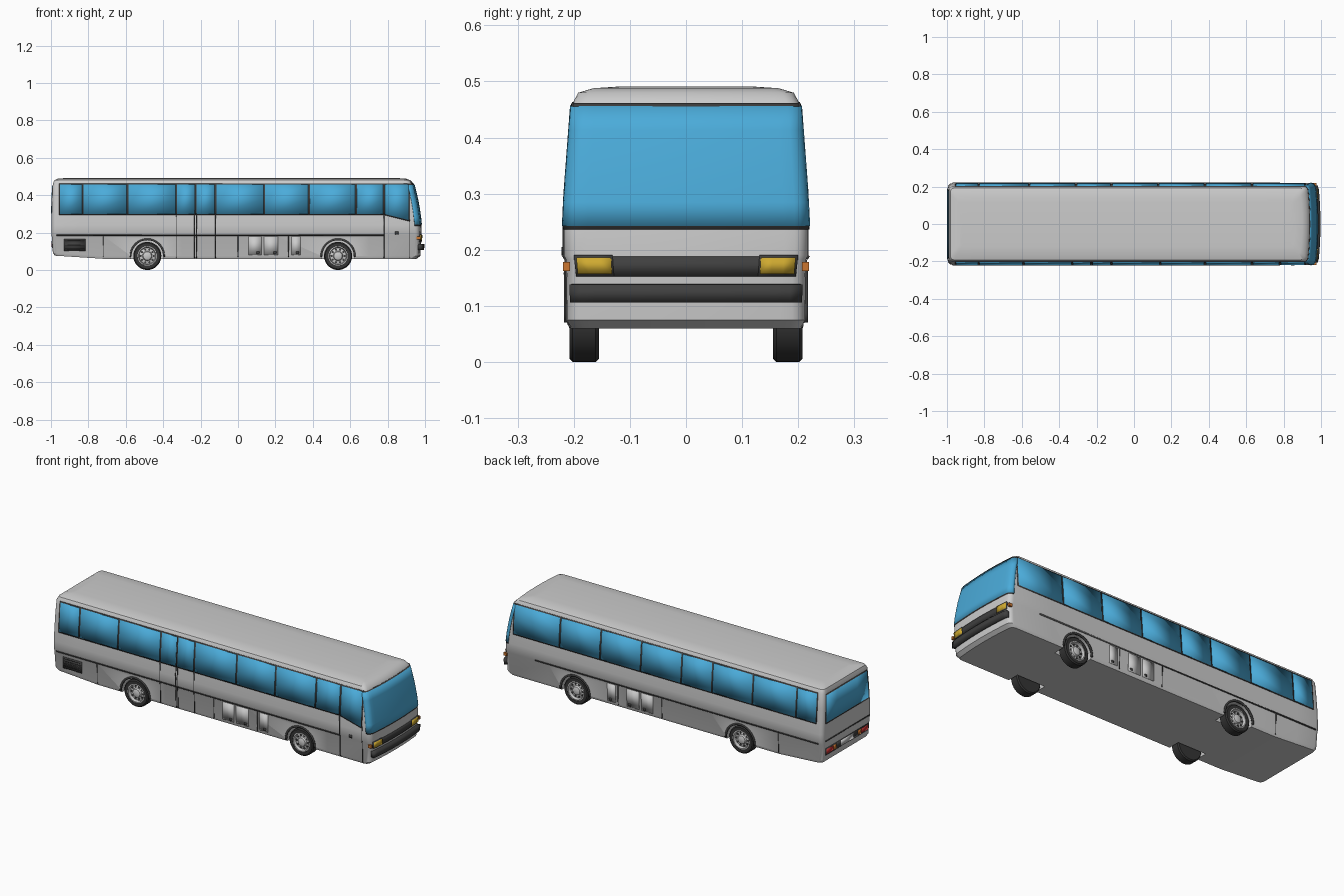
import bpy, bmesh, math
from mathutils import Vector

if "Cube" in bpy.data.objects:
    bpy.data.objects.remove(bpy.data.objects["Cube"])

def material(name, rgb):
    m = bpy.data.materials.new(name)
    m.diffuse_color = (*rgb, 1)
    m.use_nodes = True
    m.node_tree.nodes["Principled BSDF"].inputs["Base Color"].default_value = m.diffuse_color
    return m

GLASS = material("glass_blue", (0.07, 0.41, 0.70))
DARK = material("dark_trim", (0.05, 0.05, 0.05))
RUBBER = material("rubber", (0.035, 0.035, 0.035))
YELLOW = material("lamp_yellow", (0.62, 0.40, 0.03))
ORANGE = material("lamp_orange", (0.6, 0.18, 0.03))
RED = material("lamp_red", (0.5, 0.03, 0.03))

# Hull levels: height, rear x, front x, half width
LEVELS = [(0.060, -0.980, 0.955, 0.205), (0.075, -0.990, 0.975, 0.212),
          (0.183, -0.996, 0.982, 0.214), (0.190, -0.996, 0.982, 0.218),
          (0.240, -0.996, 0.980, 0.218), (0.300, -0.996, 0.974, 0.215),
          (0.380, -0.994, 0.960, 0.209), (0.460, -0.990, 0.940, 0.203),
          (0.480, -0.982, 0.922, 0.192), (0.488, -0.965, 0.900, 0.165),
          (0.491, -0.930, 0.860, 0.120)]
K = 0.11  # corner radius as a share of half width

def level(z):
    for a, b in zip(LEVELS, LEVELS[1:]):
        if z <= b[0]:
            f = (z - a[0]) / (b[0] - a[0])
            return [p + (q - p) * f for p, q in zip(a[1:], b[1:])]
    return LEVELS[-1][1:]

def corner(t, w):
    d = max(0, abs(t) - (1 - K)) * w
    r = K * w
    return r - math.sqrt(max(0, r * r - d * d))

def front(t, z):
    xr, xf, w = level(z)
    return Vector((xf - 0.012 * t * t - corner(t, w), t * w, z))

def rear(t, z):
    xr, xf, w = level(z)
    return Vector((xr + corner(t, w), t * w, z))

def make(name, verts, faces, mat=None):
    bm = bmesh.new()
    vs = [bm.verts.new(v) for v in verts]
    for f in faces:
        bm.faces.new([vs[i] for i in f])
    bmesh.ops.recalc_face_normals(bm, faces=bm.faces)
    me = bpy.data.meshes.new(name)
    bm.to_mesh(me)
    bm.free()
    ob = bpy.data.objects.new(name, me)
    bpy.context.collection.objects.link(ob)
    if mat:
        me.materials.append(mat)
    return ob

def span(a, b, n):
    return [a + (b - a) * i / n for i in range(n + 1)]

def panel(name, fn, us, vs, thick, mat=None):
    """Thin plate that follows the hull surface."""
    n = len(vs)
    verts = [fn(u, v) for u in us for v in vs]
    faces = [(i * n + j, (i + 1) * n + j, (i + 1) * n + j + 1, i * n + j + 1)
             for i in range(len(us) - 1) for j in range(n - 1)]
    ob = make(name, verts, faces, mat)
    mod = ob.modifiers.new("thickness", 'SOLIDIFY')
    mod.thickness, mod.offset = thick, 0
    return ob

def side_panel(name, s, x0, x1, z0, z1, thick, mat=None):
    zs = sorted({z0, z1} | {l[0] for l in LEVELS if z0 < l[0] < z1})
    return panel(name, lambda x, z: Vector((x, s * level(z)[2], z)), [x0, x1], zs, thick, mat)

# Hull: rounded plan outlines stacked by height
T = [0, 0.3, 0.6, 0.8] + [1 - K * (1 - math.sin(math.radians(a))) for a in (0, 22.5, 45, 67.5, 90)]
verts = []
for z, xr, xf, w in LEVELS:
    half = [front(t, z) for t in T] + [Vector((x, w, z)) for x in (0.7, 0.2, -0.3, -0.72, -0.85)]
    half += [rear(t, z) for t in reversed(T)]
    if z < 0.08:  # underside rises towards the tail
        for p in half:
            p.z += 0.018 * max(0, -0.72 - p.x) / 0.28
    verts += half + [Vector((p.x, -p.y, p.z)) for p in half[-2:0:-1]]
N, H = 2 * len(half) - 2, len(half)
faces = [(l * N + i, l * N + (i + 1) % N, (l + 1) * N + (i + 1) % N, (l + 1) * N + i)
         for l in range(len(LEVELS) - 1) for i in range(N)]
for base in (0, (len(LEVELS) - 1) * N):
    for i in range(H - 1):
        faces.append([base + k for k in dict.fromkeys((i, i + 1, (N - i - 1) % N, (N - i) % N))])
body = make("bus_body", verts, faces)

def lathe(name, prof, x, s, mat=None, seg=36):
    """Spin (radius, y) points about a wheel axle."""
    vs = [(x + max(r, 1e-4) * math.cos(a), s * y, 0.08 * 0.94 + r * math.sin(a))
          for r, y in prof for a in [2 * math.pi * k / seg for k in range(seg)]]
    fs = [(i * seg + k, i * seg + (k + 1) % seg, (i + 1) * seg + (k + 1) % seg, (i + 1) * seg + k)
          for i in range(len(prof) - 1) for k in range(seg)]
    fs += [tuple(range(seg)), tuple(range((len(prof) - 1) * seg, len(prof) * seg))]
    return make(name, vs, fs, mat)

# Wheels, wheel arches and arch lips
AXLES = (-0.485, 0.535)
for x in AXLES:
    for s in (-1, 1):
        cut = lathe("arch_cutter", [(0.088, 0.14), (0.088, 0.26)], x, s)
        mod = body.modifiers.new("arch", 'BOOLEAN')
        mod.object, mod.operation, mod.solver = cut, 'DIFFERENCE', 'EXACT'
        bpy.context.view_layer.objects.active = body
        bpy.ops.object.modifier_apply(modifier=mod.name)
        bpy.data.objects.remove(cut)
        lathe("tyre", [(0.03, 0.155), (0.069, 0.155), (0.075, 0.161), (0.075, 0.202),
                       (0.069, 0.208), (0.052, 0.208), (0.05, 0.185)], x, s, RUBBER)
        lathe("wheel_rim", [(0.05, 0.17), (0.053, 0.207), (0.047, 0.208), (0.043, 0.192),
                            (0.026, 0.196), (0.022, 0.205), (0.012, 0.209)], x, s)
        for k in range(10):
            a = k * math.pi / 5
            bpy.ops.mesh.primitive_cylinder_add(
                vertices=8, radius=0.006, depth=0.006, rotation=(math.pi / 2, 0, 0),
                location=(x + 0.035 * math.cos(a), s * 0.194, 0.0752 + 0.035 * math.sin(a)))
            bpy.context.object.name = "rim_hole"
            bpy.context.object.data.materials.append(DARK)
        panel("arch_lip", lambda a, r: Vector((x + r * math.cos(a), s * 0.2135, 0.0752 + r * math.sin(a))),
              span(-0.05, math.pi + 0.05, 18), [0.084, 0.094], 0.007, DARK)

# Side windows: dark surround with separate panes
def sill(x, s):
    return 0.30 - (0.25 * max(0, x - 0.78) if s < 0 else 0)

def window(name, s, x0, x1, grow, thick, mat):
    def fn(x, v):
        lo = sill(x, s) - grow
        z = lo + (0.457 + grow - lo) * v
        return Vector((x, s * level(z)[2], z))
    xs = [x0] + ([0.78] if x0 < 0.78 < x1 else []) + [x1]
    panel(name, fn, xs, [0, 0.5, 1], thick, mat)

POSTS = {-1: (-0.83, -0.59, -0.33, -0.228, -0.12, 0.14, 0.38, 0.63, 0.78),
         1: (-0.83, -0.56, -0.31, -0.12, 0.13, 0.38, 0.63)}
for s in (-1, 1):
    window("window_surround", s, -0.958, 0.918, 0.006, 0.004, DARK)
    edges = (-0.957,) + POSTS[s] + (0.917,)
    for a, b in zip(edges, edges[1:]):
        window("side_window", s, a + 0.005, b - 0.005, 0, 0.007, GLASS)
    # Waist trim and luggage hatches
    side_panel("waist_trim", s, -0.97, 0.78, 0.184, 0.190, 0.006, DARK)
    for a, b in ((0.055, 0.125), (0.14, 0.215), (0.285, 0.335)):
        side_panel("luggage_hatch", s, a, b, 0.08, 0.178, 0.006)
        side_panel("hatch_latch", s, b - 0.025, b - 0.01, 0.085, 0.098, 0.009, DARK)
    for x in (-0.72, 0.0, 0.27):
        side_panel("skirt_seam", s, x - 0.002, x + 0.002, 0.07, 0.183, 0.003, DARK)
    # Indicator at the front corner
    bpy.ops.mesh.primitive_cube_add(size=1, location=(0.965, s * 0.213, 0.17))
    bpy.context.object.scale = (0.02, 0.012, 0.016)
    bpy.context.object.name = "corner_indicator"
    bpy.context.object.data.materials.append(ORANGE)

# Doors and engine vent on the kerb side
for x, top in ((-0.33, 0.30), (-0.232, 0.458), (-0.222, 0.458), (-0.12, 0.30), (0.78, 0.30), (0.918, 0.27)):
    side_panel("door_seam", -1, x - 0.002, x + 0.002, 0.066, top, 0.005, DARK)
side_panel("door_handle", -1, 0.84, 0.858, 0.19, 0.205, 0.008, DARK)
side_panel("engine_vent", -1, -0.93, -0.815, 0.102, 0.165, 0.005, DARK)
for i in range(5):
    z = 0.108 + i * 0.012
    side_panel("vent_slat", -1, -0.925, -0.82, z, z + 0.004, 0.009, DARK)

# Windscreen wrapping round the front corners
WIDE = [-t for t in reversed(T[1:])] + T
panel("windscreen_surround", front, WIDE, span(0.236, 0.461, 5), 0.004, DARK)
panel("windscreen", front, WIDE, span(0.242, 0.455, 5), 0.007, GLASS)

# Grille, headlamps and bumper
panel("grille", front, span(-0.9, 0.9, 8), [0.153, 0.188], 0.008, DARK)
for s in (-1, 1):
    panel("headlamp_bezel", front, span(s * 0.60, s * 0.915, 3), [0.153, 0.191], 0.010, DARK)
    panel("headlamp", front, span(s * 0.615, s * 0.90, 3), [0.157, 0.187], 0.016, YELLOW)
panel("front_bumper", front, span(-0.95, 0.95, 20), [0.107, 0.139], 0.036, DARK)

# Rear window, lamps and trim
panel("rear_window_surround", rear, span(-0.89, 0.89, 4), [0.295, 0.38, 0.455], 0.004, DARK)
panel("rear_window", rear, span(-0.865, 0.865, 4), [0.302, 0.38, 0.449], 0.007, GLASS)
panel("rear_seam", rear, [-0.88, 0.88], [0.196, 0.201], 0.004, DARK)
panel("rear_lamp_band", rear, [-0.88, 0.88], [0.118, 0.156], 0.004, DARK)
panel("rear_plate", rear, [-0.25, 0.25], [0.122, 0.152], 0.007)
for s in (-1, 1):
    panel("tail_lamp", rear, [s * 0.58, s * 0.86], [0.124, 0.150], 0.008, RED)
    panel("rear_indicator", rear, [s * 0.45, s * 0.57], [0.124, 0.150], 0.008, ORANGE)

# Smooth shading with crisp edges
bpy.ops.object.select_all(action='SELECT')
bpy.context.view_layer.objects.active = body
bpy.ops.object.shade_smooth_by_angle(angle=math.radians(32))
